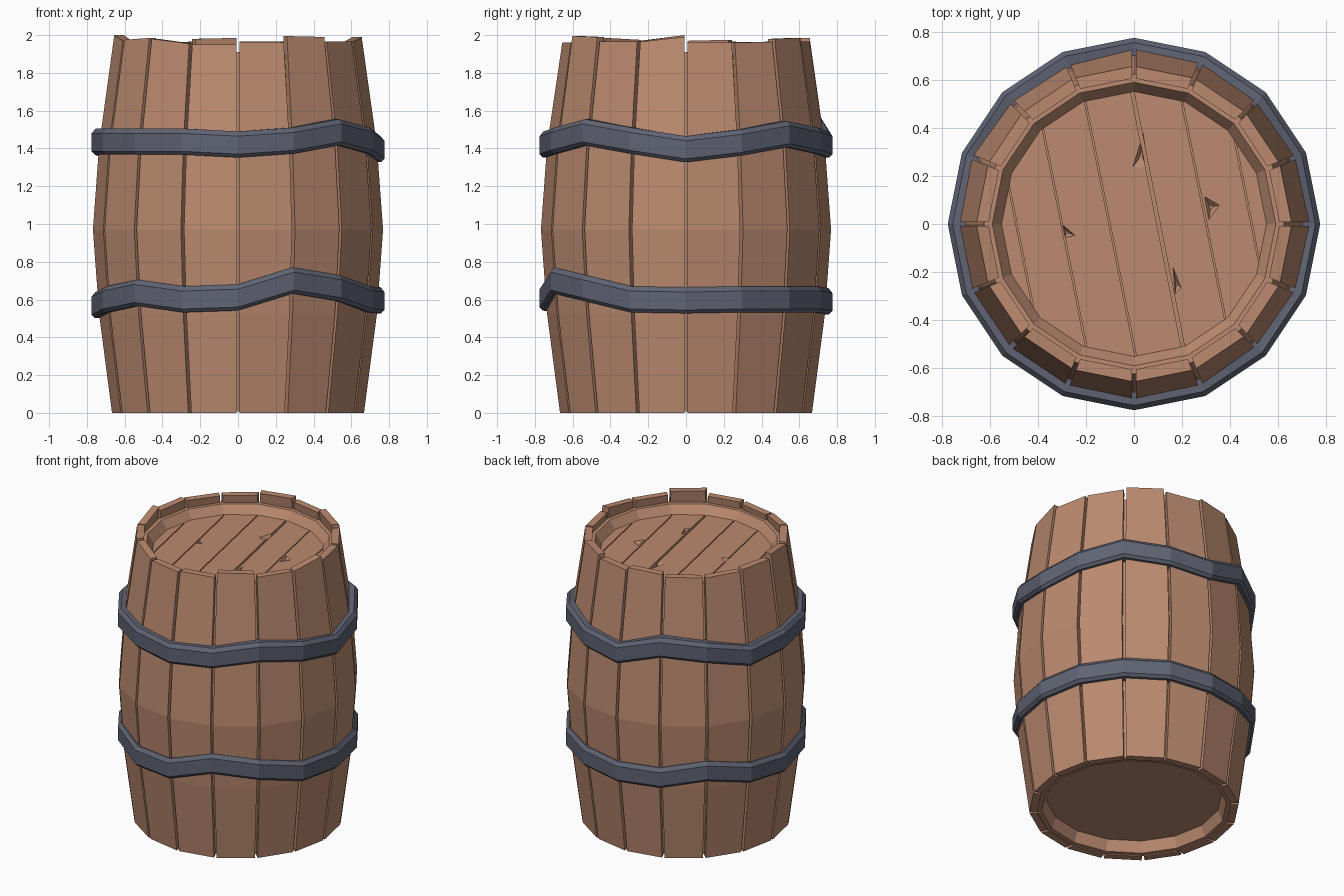
import bpy, bmesh
from math import sin, cos, pi
from mathutils import Vector

cube = bpy.data.objects.get("Cube")
if cube:
    bpy.data.objects.remove(cube, do_unlink=True)

SIDES = 16
STEP = 2 * pi / SIDES


def material(name, rgb):
    mat = bpy.data.materials.new(name)
    mat.use_nodes = True
    mat.diffuse_color = (*rgb, 1)
    bsdf = mat.node_tree.nodes["Principled BSDF"]
    bsdf.inputs["Base Color"].default_value = (*rgb, 1)
    bsdf.inputs["Roughness"].default_value = 0.8
    return mat


WOOD = material("warm wood", (0.50, 0.255, 0.16))
IRON = material("blue grey iron", (0.115, 0.125, 0.17))


def finish(name, bm, mat):
    bmesh.ops.recalc_face_normals(bm, faces=bm.faces)
    mesh = bpy.data.meshes.new(name)
    bm.to_mesh(mesh)
    bm.free()
    mesh.materials.append(mat)
    obj = bpy.data.objects.new(name, mesh)
    bpy.context.collection.objects.link(obj)
    return obj


def loft(bm, loops, closed):
    """Skin a list of point loops, then cap the ends or join them."""
    rings = [[bm.verts.new(p) for p in loop] for loop in loops]
    pairs = list(zip(rings, rings[1:]))
    if closed:
        pairs.append((rings[-1], rings[0]))
    for a, b in pairs:
        for i in range(len(a)):
            j = (i + 1) % len(a)
            bm.faces.new((a[i], a[j], b[j], b[i]))
    if not closed:
        bm.faces.new(rings[0])
        bm.faces.new(rings[-1])


def polygon(r, z, waves=None):
    waves = waves or [0] * SIDES
    return [(r * cos(i * STEP), r * sin(i * STEP), z + waves[i])
            for i in range(SIDES)]


# Bulging outline shared by the staves and the inner shell
OUTLINE = [(0.667, 0), (0.735, 0.52), (0.768, 0.97), (0.735, 1.42)]
TOP_R, GAP, THICK = 0.655, 0.009, 0.05

# Staves: uneven, slightly tilted tops, going round from +x
tops = [(1.96, 1.96), (1.96, 1.965), (1.98, 1.985), (1.965, 1.965),
        (1.985, 1.98), (1.965, 1.96), (1.96, 1.965), (1.975, 1.97),
        (2.0, 1.97), (1.975, 1.985), (1.98, 1.955), (1.95, 1.95),
        (1.96, 1.96), (1.995, 1.99), (1.965, 1.965), (1.965, 1.99)]


def stave_section(k, r, za, zb):
    points = []
    for az, z, side, radii in ((k * STEP, za, 1, (r - THICK, r)),
                               ((k + 1) * STEP, zb, -1, (r, r - THICK))):
        out = Vector((cos(az), sin(az), 0))
        along = Vector((-sin(az), cos(az), 0)) * GAP * side
        points += [out * rad + along + Vector((0, 0, z)) for rad in radii]
    return points


for k, (za, zb) in enumerate(tops):
    bm = bmesh.new()
    loops = [stave_section(k, r, z, z) for r, z in OUTLINE]
    loops.append(stave_section(k, TOP_R, za, zb))
    loft(bm, loops, False)
    finish(f"stave_{k + 1}", bm, WOOD)

# Inner shell with a recessed base and a raised rim around the lid
bm = bmesh.new()
shell = [(0.56, 0.08), (0.59, 0.008), (0.625, 0.008)]
shell += [(r - 0.045, z) for r, z in OUTLINE[1:]]
shell += [(0.625, 1.91), (0.59, 1.91), (0.55, 1.85), (0.55, 1.82)]
loft(bm, [polygon(r, z) for r, z in shell], False)
finish("inner_shell_and_rim", bm, WOOD)

# Lid planks: a disc sliced into slanted strips
across = Vector((cos(STEP / 2), sin(STEP / 2), 0))
edges = [-0.6, -0.48, -0.295, -0.1, 0.1, 0.295, 0.48, 0.6]
bm = bmesh.new()
for n, (lo, hi) in enumerate(zip(edges, edges[1:])):
    part = bmesh.new()
    part.faces.new([part.verts.new(p) for p in polygon(0.553, 1.852)])
    crack_lo, crack_hi = (0.007 if e == 0.1 else 0.003 for e in (lo, hi))
    for at, keep in ((lo + crack_lo, -1), (hi - crack_hi, 1)):
        bmesh.ops.bisect_plane(part, geom=part.verts[:] + part.edges[:] + part.faces[:],
                               plane_co=across * at, plane_no=across * keep,
                               clear_outer=True)
    for face in part.faces:
        upper = [v.co.copy() for v in face.verts]
        lower = [p - Vector((0, 0, 0.04)) for p in upper]
        loft(bm, [lower, upper], False)
    part.free()
lid = finish("lid_planks", bm, WOOD)

# Splintered chips cut into the lid
chips = [((0.04, 0.39), (-0.01, 0.23), (0.06, 0.23)),
         ((0.29, 0.12), (0.36, 0.08), (0.31, 0.01)),
         ((-0.31, 0.01), (-0.24, -0.05), (-0.29, -0.06)),
         ((0.16, -0.17), (0.20, -0.27), (0.17, -0.30))]
bm = bmesh.new()
for tri in chips:
    mid = sum((Vector((x, y, 0)) for x, y in tri), Vector()) / 3
    loops = []
    for z, size in ((1.83, 0.25), (1.86, 1.1)):
        loops.append([mid.lerp(Vector((x, y, 0)), size) + Vector((0, 0, z))
                      for x, y in tri])
    loft(bm, loops, False)
cutter = finish("chip_cutter", bm, WOOD)
cutter.hide_render = True
cut = lid.modifiers.new("chips", "BOOLEAN")
cut.operation, cut.solver, cut.object = "DIFFERENCE", "EXACT", cutter
bpy.context.view_layer.objects.active = lid
bpy.ops.object.modifier_apply(modifier=cut.name)
bpy.data.objects.remove(cutter, do_unlink=True)

# Iron hoops: chamfered bands with a wavering height at each corner
BAND = [(0.70, -0.068), (0.758, -0.068), (0.775, -0.05),
        (0.775, 0.045), (0.755, 0.07), (0.70, 0.07)]
hoops = {
    "upper_hoop": [1.395, 1.43, 1.475, 1.44, 1.42, 1.515, 1.48, 1.41,
                   1.435, 1.435, 1.435, 1.435, 1.42, 1.44, 1.485, 1.44],
    "lower_hoop": [0.595, 0.60, 0.60, 0.60, 0.59, 0.60, 0.65, 0.59,
                   0.57, 0.60, 0.635, 0.60, 0.61, 0.70, 0.66, 0.60],
}
for name, heights in hoops.items():
    bm = bmesh.new()
    loft(bm, [polygon(r, z, heights) for r, z in BAND], True)
    finish(name, bm, IRON)
